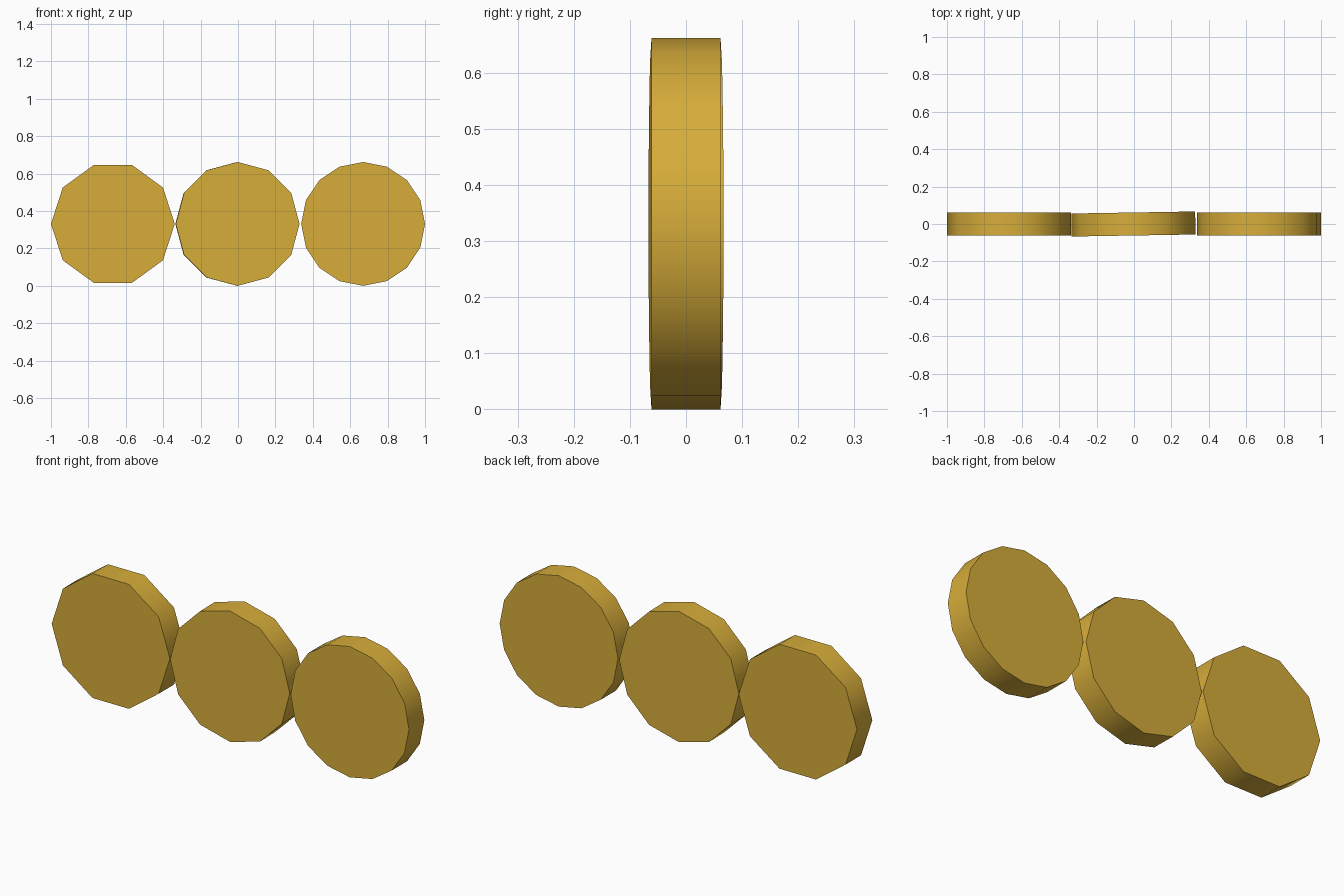
import bpy, bmesh, math
from mathutils import Matrix

if "Cube" in bpy.data.objects:
    bpy.data.objects.remove(bpy.data.objects["Cube"])

gold = bpy.data.materials.new("gold")
gold.diffuse_color = (0.68, 0.42, 0.042, 1)
gold.use_nodes = True
gold.node_tree.nodes["Principled BSDF"].inputs["Base Color"].default_value = gold.diffuse_color

R, DEPTH = 0.331, 0.123


def coin(name, x, sides, turn=0.0):
    """Upright polygonal disc with a corner on +x, facing -y."""
    bm = bmesh.new()
    bmesh.ops.create_cone(bm, cap_ends=True, segments=sides,
                          radius1=R, radius2=R, depth=DEPTH)
    # put a corner on the +x axis, whatever the start angle of the primitive
    v = bm.verts[:][0]
    bm.transform(Matrix.Rotation(-math.atan2(v.co.y, v.co.x), 4, 'Z'))
    bm.transform(Matrix.Rotation(math.radians(90), 4, 'X'))
    # smooth rim, sharp flat caps
    for f in bm.faces:
        f.smooth = len(f.verts) == 4
    for e in bm.edges:
        e.smooth = all(f.smooth for f in e.link_faces)
    me = bpy.data.meshes.new(name)
    bm.to_mesh(me)
    bm.free()
    me.materials.append(gold)
    ob = bpy.data.objects.new(name, me)
    ob.location = (x, 0, R)
    ob.rotation_euler.z = math.radians(turn)
    bpy.context.collection.objects.link(ob)


# three discs with a rising number of sides; the middle one is slightly turned
coin("ten_sided_disc", -0.669, 10)
coin("twelve_sided_disc", -0.003, 12, turn=0.95)
coin("sixteen_sided_disc", 0.669, 16)
